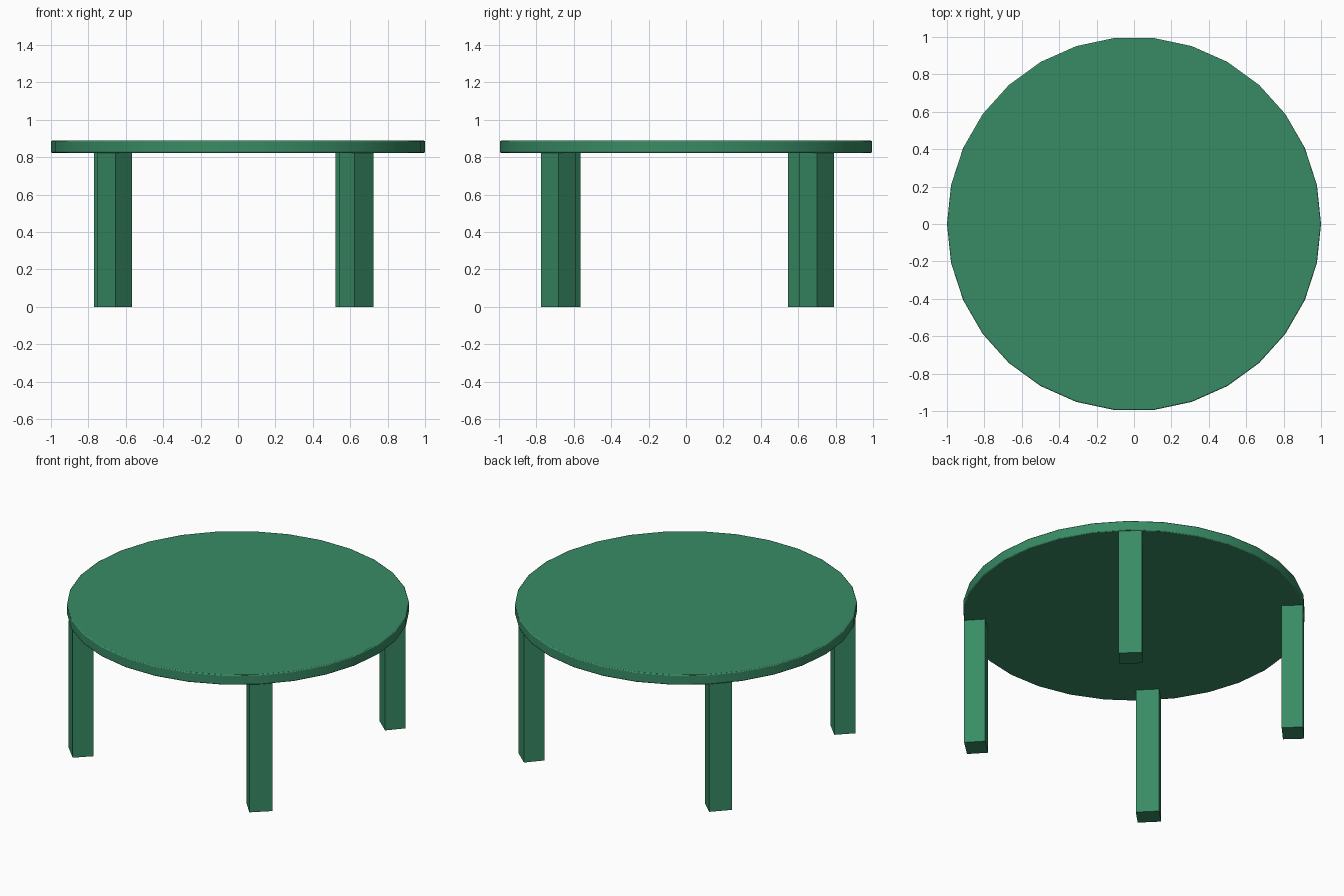
import bpy
from math import radians, cos, sin

if "Cube" in bpy.data.objects:
    bpy.data.objects.remove(bpy.data.objects["Cube"])

wood = bpy.data.materials.new("green_paint")
wood.diffuse_color = (0.04, 0.26, 0.13, 1)
wood.use_nodes = True
wood.node_tree.nodes["Principled BSDF"].inputs["Base Color"].default_value = wood.diffuse_color

TOP_Z, UNDER_Z = 0.888, 0.823
LEG_RADIUS = 0.93          # distance of leg centres from the middle
LEG_DEPTH, LEG_WIDTH = 0.124, 0.137

# Round table top with a slightly softened rim
bpy.ops.mesh.primitive_cylinder_add(vertices=30, radius=1, depth=TOP_Z - UNDER_Z,
                                    location=(0, 0, (TOP_Z + UNDER_Z) / 2),
                                    rotation=(0, 0, radians(90)))
top = bpy.context.object
bpy.ops.object.transform_apply(location=False, rotation=True, scale=True)
top.name = "table_top"
top.data.materials.append(wood)
bevel = top.modifiers.new("soft_rim", 'BEVEL')
bevel.width = 0.006
bevel.segments = 2
bevel.limit_method = 'ANGLE'
bevel.angle_limit = radians(40)
bpy.ops.object.shade_smooth_by_angle(angle=radians(50))


# Square legs, each turned to face outward
def add_leg(name, angle):
    a = radians(angle)
    bpy.ops.mesh.primitive_cube_add(
        size=1, location=(LEG_RADIUS * cos(a), LEG_RADIUS * sin(a), UNDER_Z / 2),
        rotation=(0, 0, a))
    leg = bpy.context.object
    leg.name = name
    leg.scale = (LEG_DEPTH, LEG_WIDTH, UNDER_Z)
    leg.data.materials.append(wood)


names = ("back_right_leg", "back_left_leg", "front_left_leg", "front_right_leg")
for i, name in enumerate(names):
    add_leg(name, 48.8 + 88 * i)
